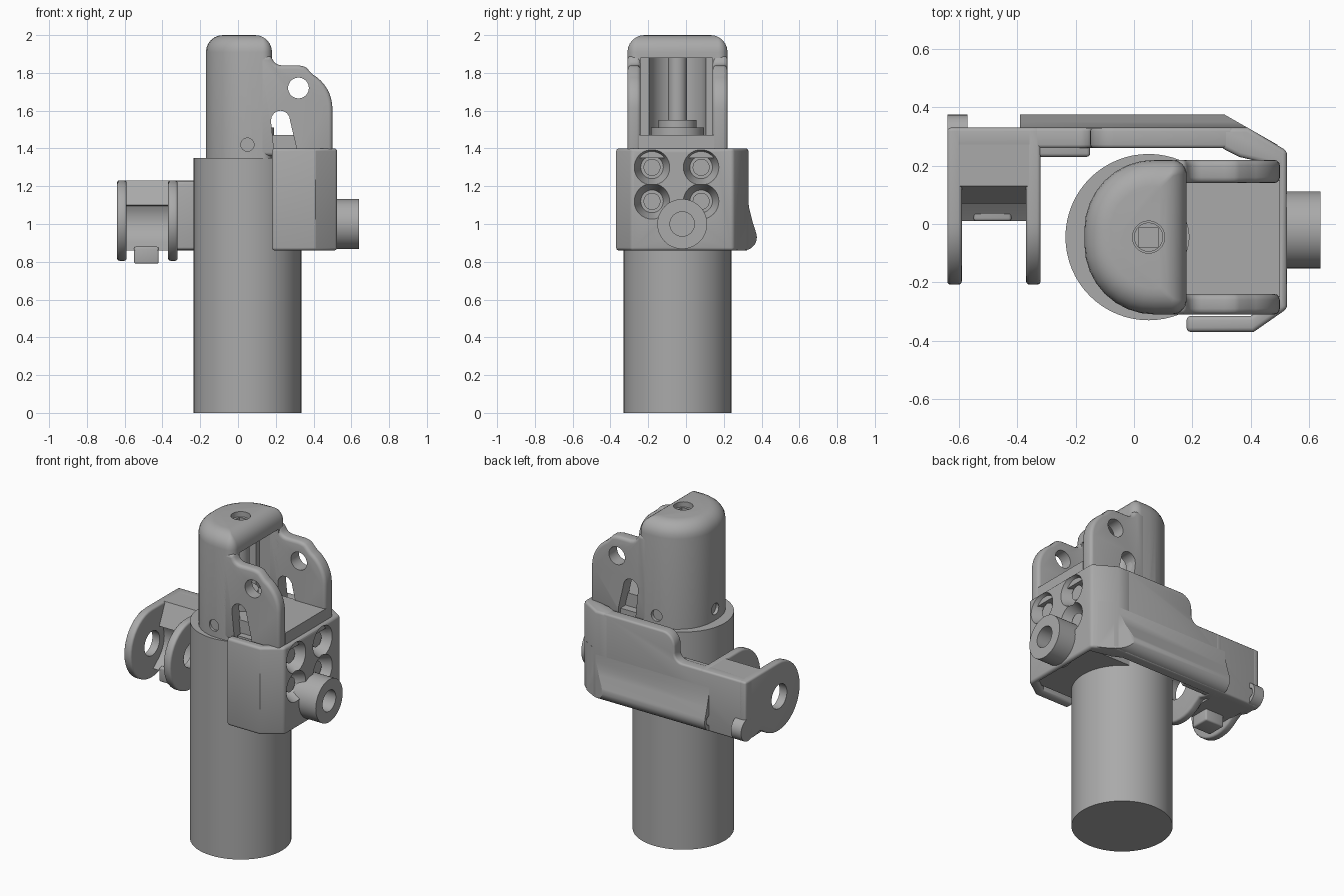
import bpy, bmesh
from math import sin, cos, pi, radians

if "Cube" in bpy.data.objects:
    bpy.data.objects.remove(bpy.data.objects["Cube"])

grey = bpy.data.materials.new("machined grey")
grey.use_nodes = True
COLOR = (0.4, 0.4, 0.4, 1)
grey.diffuse_color = COLOR
grey.node_tree.nodes["Principled BSDF"].inputs["Base Color"].default_value = COLOR

CX, CY = 0.05, -0.045       # tube axis


def place(axis, u, v, w):
    return {"x": (w, u, v), "y": (u, w, v), "z": (u, v, w)}[axis]


def arc(u, v, r, start, end, n=8):
    angles = [radians(start + (end - start) * i / n) for i in range(n + 1)]
    return [(u + r * cos(a), v + r * sin(a)) for a in angles]


def loft(name, rings):
    """Skin equal-length rings of points and cap both ends."""
    bm = bmesh.new()
    rows = [[bm.verts.new(p) for p in ring] for ring in rings]
    n = len(rows[0])
    for low, high in zip(rows, rows[1:]):
        for i in range(n):
            j = (i + 1) % n
            bm.faces.new((low[i], low[j], high[j], high[i]))
    bm.faces.new(rows[0])
    bm.faces.new(rows[-1])
    bmesh.ops.recalc_face_normals(bm, faces=bm.faces)
    mesh = bpy.data.meshes.new(name)
    bm.to_mesh(mesh)
    bm.free()
    mesh.materials.append(grey)
    obj = bpy.data.objects.new(name, mesh)
    bpy.context.collection.objects.link(obj)
    return obj


def activate(obj):
    bpy.ops.object.select_all(action="DESELECT")
    obj.select_set(True)
    bpy.context.view_layer.objects.active = obj


def prism(name, pts, axis, a, b, bevel=0):
    obj = loft(name, [[place(axis, u, v, w) for u, v in pts] for w in (a, b)])
    if bevel:
        mod = obj.modifiers.new("soft edges", "BEVEL")
        mod.width, mod.segments = bevel, 3
        mod.limit_method, mod.angle_limit = "ANGLE", radians(40)
        mod.use_clamp_overlap = False
        activate(obj)
        bpy.ops.object.modifier_apply(modifier=mod.name)
    return obj


def cylinder(name, u, v, r, axis, a, b, n=48, r2=None):
    ends = ((a, r), (b, r if r2 is None else r2))
    return loft(name, [[place(axis, p, q, w) for p, q in arc(u, v, k, 0, 360, n)[:-1]]
                       for w, k in ends])


def box(name, x, y, z, bevel=0):
    pts = [(x[0], y[0]), (x[1], y[0]), (x[1], y[1]), (x[0], y[1])]
    return prism(name, pts, "z", z[0], z[1], bevel)


def combine(obj, others, operation="DIFFERENCE"):
    for other in others:
        mod = obj.modifiers.new("combine", "BOOLEAN")
        mod.operation, mod.solver, mod.object = operation, "EXACT", other
        activate(obj)
        bpy.ops.object.modifier_apply(modifier=mod.name)
        bpy.data.objects.remove(other)


# Tube body
cylinder("tube_body", CX, CY, 0.285, "z", 0, 1.35, 64)


# Rounded head, drawn in at the top
def head_ring(z, d):
    x0, x1, y0, y1 = -0.17 + d, 0.18 - d, -0.31 + d, 0.22 - d
    big, small = 0.24 - d, max(0.05 - d, 0.01)
    pts = (arc(x0 + big, y0 + big, big, 180, 270) + arc(x1 - small, y0 + small, small, 270, 360)
           + arc(x1 - small, y1 - small, small, 0, 90) + arc(x0 + big, y1 - big, big, 90, 180))
    return [(x, y, z) for x, y in pts]


R = 0.09
steps = [i * pi / 12 for i in range(7)]
head = loft("head", [head_ring(1.34, 0)]
            + [head_ring(2 - R + R * sin(t), R - R * cos(t)) for t in steps])
slot = [(0.2, 1.3), (0.175, 1.54)] + arc(0.225, 1.55, 0.05, 180, 0) + [(0.31, 1.4), (0.31, 1.3)]
combine(head, [
    box("cut", (0.05, 0.6), (-0.24, 0.14), (1.47, 1.88)),
    cylinder("cut", CX, CY, 0.15, "z", 1.47, 1.88),
    cylinder("cut", CX, CY, 0.055, "z", 1.8, 2.1),
    prism("cut", slot, "y", -0.5, 0.5),
    cylinder("cut", CX, 1.42, 0.035, "y", -0.4, -0.29, 24),
    cylinder("cut", CX, 1.42, 0.035, "y", 0.2, 0.3, 24),
    cylinder("cut", CY, 1.42, 0.035, "x", -0.3, -0.15, 24)])

# Cheek plates with pivot hole and slot
cheek = ([(0.1, 1.36), (0.5, 1.36)] + arc(0.29, 1.61, 0.21, 0, 60)
         + arc(0.31, 1.72, 0.12, 65, 90, 3) + arc(0.23, 1.89, 0.05, 270, 180, 5) + [(0.1, 1.89)])
for side, y0, y1 in (("right", -0.31, -0.24), ("left", 0.14, 0.22)):
    plate = prism(side + "_cheek", cheek, "y", y0, y1, 0.02)
    combine(plate, [cylinder("cut", 0.32, 1.72, 0.055, "y", -0.5, 0.5, 32),
                    prism("cut", slot, "y", -0.5, 0.5)])
box("cheek_floor", (0.18, 0.5), (-0.25, 0.15), (1.35, 1.47))

# Adjusting screw inside the head
cylinder("screw_collar", CX, CY, 0.14, "z", 1.44, 1.51)
cylinder("screw_nut", CX, CY, 0.1, "z", 1.5, 1.55)
screw = cylinder("adjusting_screw", CX, CY, 0.05, "z", 1.5, 1.97, 32)
combine(screw, [box("cut", (CX - 0.033, CX + 0.033), (CY - 0.033, CY + 0.033), (1.9, 2.1))])

# Wrap-around clamp: front lip, angled corners and face
wrap = [(0.18, -0.37), (0.41, -0.37), (0.525, -0.29), (0.525, 0.25), (0.39, 0.33), (0.3, 0.33),
        (0.3, 0.26), (0.36, 0.23), (0.49, 0.2), (0.49, -0.25), (0.4, -0.315), (0.18, -0.315)]
clamp = prism("clamp_wrap", wrap, "z", 0.86, 1.4, 0.015)
core = box("clamp_core", (0.2, 0.5), (-0.29, 0.2), (0.88, 1.39))
holes = [(y, z) for y in (-0.18, 0.08) for z in (1.12, 1.3)]
for part in (clamp, core):
    cuts = [cylinder("cut", y, z, 0.06, "x", 0.44, 0.535, 32, 0.098) for y, z in holes]
    combine(part, cuts + [cylinder("cut", -0.02, 1.0, 0.065, "x", 0.46, 0.7, 32)])
for i, (y, z) in enumerate(holes):
    cylinder("clamp_screw_%d" % (i + 1), y, z, 0.045, "x", 0.42, 0.485, 24)

# Round boss on the clamp face
boss = cylinder("face_boss", -0.02, 1.0, 0.132, "x", 0.48, 0.64)
combine(boss, [cylinder("cut", -0.02, 1.0, 0.065, "x", 0.52, 0.7, 32)])

# Back plate stepping down to the side arm
back = ([(0.34, 0.86), (0.34, 1.4)] + arc(-0.07, 1.32, 0.08, 90, 180)
        + arc(-0.2, 1.28, 0.05, 0, -90, 5) + [(-0.64, 1.23), (-0.64, 0.86)])
prism("back_plate", back, "y", 0.26, 0.33, 0.012)
box("arm_thickening", (-0.4, -0.15), (0.23, 0.3), (0.865, 1.225), 0.012)

# Flared hinge bead under the back plate
flare = ([(0.27, 0.86)] + arc(0.305, 0.93, 0.07, -90, 20)
         + [(0.35, 1.02), (0.333, 1.09), (0.328, 1.16), (0.27, 1.16)])
bead = prism("hinge_bead", flare, "x", -0.39, 0.52)
combine(bead, [
    prism("cut", [(0.31, 0.375), (0.7, 0.153), (0.7, 0.6), (0.31, 0.6)], "z", 0.5, 1.5),
    cylinder("cut", 0.325, 0.93, 0.032, "x", -0.5, -0.3, 24)])
lug = cylinder("hinge_lug", 0.305, 0.93, 0.07, "x", -0.64, -0.57, 32)
combine(lug, [cylinder("cut", 0.325, 0.93, 0.032, "x", -0.6, -0.5, 24)])

# Pair of rounded clevis ears
ear = ([(0.33, 1.23)] + arc(0.005, 1.018, 0.213, 90, 310, 24)
       + [(0.18, 0.875), (0.23, 0.86), (0.33, 0.86)])
for name, x0 in (("outer_ear", -0.64), ("inner_ear", -0.37)):
    plate = prism(name, ear, "x", x0, x0 + 0.05, 0.012)
    combine(plate, [cylinder("cut", 0.0, 1.02, 0.075, "x", -0.8, -0.2, 32)])

# Hollowed web between the ears
web = ([(0.29, 1.23), (0.13, 1.23), (0.07, 1.1)] + arc(-0.03, 1.02, 0.15, 30, -50, 8)
       + [(0.01, 0.86), (0.29, 0.86)])
prism("ear_web", web, "x", -0.6, -0.36)
box("web_stop", (-0.55, -0.42), (0.01, 0.13), (0.79, 0.88), 0.01)

# Smooth curved surfaces, crisp edges
for obj in bpy.context.scene.objects:
    if obj.type == "MESH":
        activate(obj)
        bpy.ops.object.shade_smooth_by_angle(angle=radians(32))
